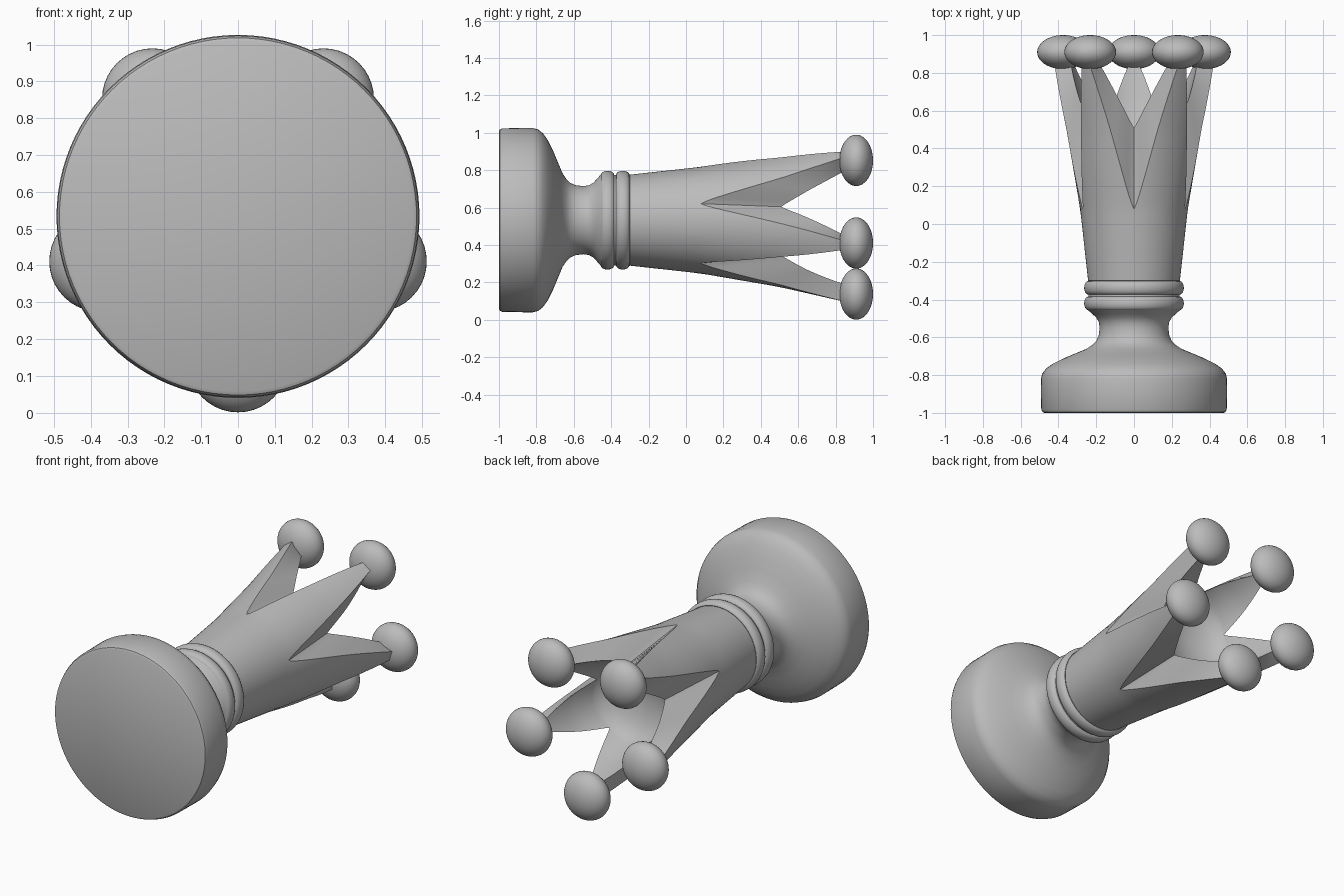
import bpy, bmesh, math
from mathutils import Vector

if "Cube" in bpy.data.objects:
    bpy.data.objects.remove(bpy.data.objects["Cube"])

CZ = 0.533                      # height of the lying piece's axis
mat = bpy.data.materials.new("light grey")
mat.diffuse_color = (0.5, 0.5, 0.5, 1)
mat.use_nodes = True
mat.node_tree.nodes["Principled BSDF"].inputs["Base Color"].default_value = mat.diffuse_color


def point(r, a, y):
    return Vector((r * math.cos(a), y, CZ + r * math.sin(a)))


def finish(bm, name, angle=35):
    bmesh.ops.remove_doubles(bm, verts=bm.verts, dist=0.0004)
    bmesh.ops.recalc_face_normals(bm, faces=bm.faces)
    me = bpy.data.meshes.new(name)
    bm.to_mesh(me)
    bm.free()
    ob = bpy.data.objects.new(name, me)
    bpy.context.collection.objects.link(ob)
    me.materials.append(mat)
    bpy.ops.object.select_all(action='DESELECT')
    ob.select_set(True)
    bpy.context.view_layer.objects.active = ob
    bpy.ops.object.shade_smooth_by_angle(angle=math.radians(angle))
    return ob


def skin(bm, columns):
    """Join neighbouring closed-ring columns of points with quads."""
    vs = [[bm.verts.new(p) for p in c] for c in columns]
    for i, c in enumerate(vs):
        d = vs[(i + 1) % len(vs)]
        for k in range(len(c) - 1):
            bm.faces.new((c[k], d[k], d[k + 1], c[k + 1]))


def lathe(name, profile, steps=96):
    bm = bmesh.new()
    skin(bm, [[point(r, 2 * math.pi * i / steps, y) for y, r in profile]
              for i in range(steps)])
    return finish(bm, name)


def interp(pts, y):
    for (y0, r0), (y1, r1) in zip(pts, pts[1:]):
        if y <= y1:
            return r0 + (r1 - r0) * (y - y0) / (y1 - y0)
    return pts[-1][1]


# Foot with rounded shoulder and narrow neck
lathe("base", [(-1, 0), (-1, .475), (-.995, .485), (-.98, .491), (-.82, .493),
               (-.79, .485), (-.765, .465), (-.74, .43), (-.71, .37),
               (-.685, .31), (-.66, .25), (-.64, .22), (-.62, .2), (-.59, .187),
               (-.55, .182), (-.52, .186), (-.495, .2), (-.475, .222), (-.455, .245)])

# Two rounded collar rings
rings = [(-.455, .245)]
for c in (-.42, -.338):
    rings += [(c - .036 * math.cos(t * math.pi / 8),
               .242 + .022 * math.sin(t * math.pi / 8)) for t in range(9)]
lathe("collar_rings", rings + [(-.3, .245)])

# Hollow flared crown with five notches, rim heights set by angle
OUT = [(-.3, .243), (.08, .285), (.5, .357), (.9, .448)]
INN = [(.51, .232), (.65, .285), (.9, .36)]
FLOOR = [(.51, .232), (.475, .205), (.445, .16), (.425, .1), (.415, .05), (.41, 0)]
HALF = 33.5                     # degrees from notch centre to point edge
N, ROWS = 14, 14
half = [HALF * i / N for i in range(N + 1)] + [36]
sector = [-t for t in reversed(half[1:-1])] + half
outer, rim, inner, floor = [], [], [], []
for s in range(5):
    for t in sector:
        a = math.radians(90 + 72 * s + t)
        f = min(abs(t) / HALF, 1)
        yo = .08 + .79 * f ** 1.3
        yi = .51 + .36 * f ** 1.2
        ys = [-.3 + (yo + .3) * k / ROWS for k in range(ROWS + 1)]
        outer.append([point(interp(OUT, y), a, y) for y in ys])
        ys = [yi + (.51 - yi) * k / ROWS for k in range(ROWS + 1)]
        inner.append([point(interp(INN, y), a, y) for y in ys])
        rim.append([outer[-1][-1], inner[-1][0]])
        floor.append([point(r, a, y) for y, r in FLOOR])
bm = bmesh.new()
for cols in (outer, rim, inner, floor):
    skin(bm, cols)
finish(bm, "crown_body", 30)

# Flattened balls on the five points
for i in range(5):
    a = math.radians(-90 + 72 * i)
    bm = bmesh.new()
    bmesh.ops.create_uvsphere(bm, u_segments=40, v_segments=24, radius=1)
    c = point(.395, a, .91)
    for v in bm.verts:
        x, y, z = v.co
        v.co = c + Vector((x * .137, z * .09, y * .137))
    finish(bm, f"crown_ball_{i + 1}")
